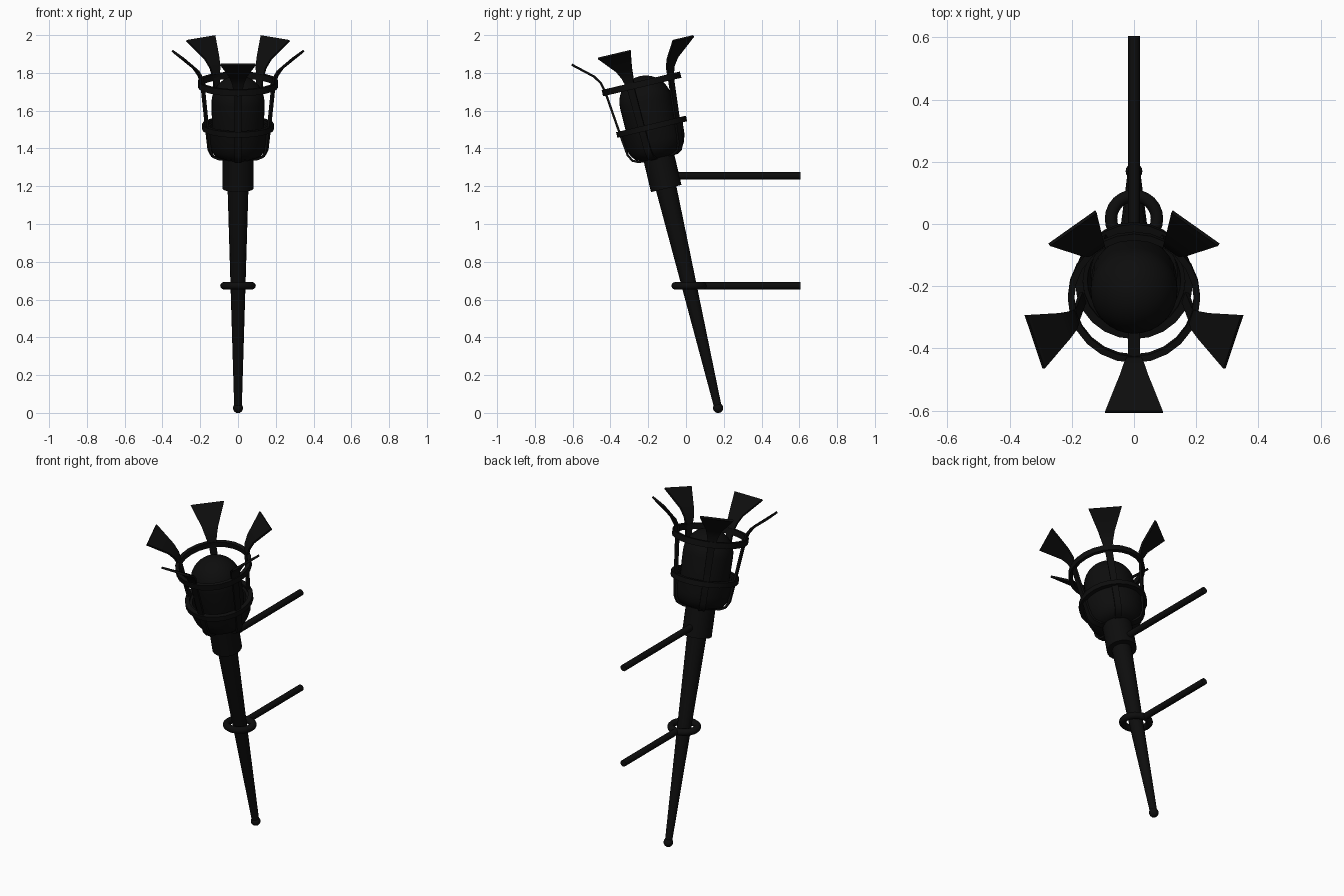
import bpy, bmesh, math
from mathutils import Matrix, Vector

if "Cube" in bpy.data.objects:
    bpy.data.objects.remove(bpy.data.objects["Cube"])

TILT = math.radians(13.3)
# torch frame: origin at the foot of the shaft, leaning toward the front
TORCH = Matrix.Translation((0, 0.17, 0.026)) @ Matrix.Rotation(TILT, 4, 'X')

iron = bpy.data.materials.new("black_iron")
iron.diffuse_color = (0.004, 0.004, 0.004, 1)
iron.use_nodes = True
iron.node_tree.nodes["Principled BSDF"].inputs["Base Color"].default_value = iron.diffuse_color


def finish(name, bm, matrix, angle=40):
    bmesh.ops.remove_doubles(bm, verts=bm.verts, dist=1e-5)
    bmesh.ops.recalc_face_normals(bm, faces=bm.faces)
    me = bpy.data.meshes.new(name)
    bm.to_mesh(me)
    bm.free()
    me.materials.append(iron)
    ob = bpy.data.objects.new(name, me)
    bpy.context.collection.objects.link(ob)
    ob.matrix_world = matrix
    bpy.ops.object.select_all(action='DESELECT')
    ob.select_set(True)
    bpy.context.view_layer.objects.active = ob
    bpy.ops.object.shade_smooth_by_angle(angle=math.radians(angle))
    return ob


def lathe(name, profile, matrix=TORCH, sides=24, closed=False):
    """Spin (radius, height) points about local z."""
    bm = bmesh.new()
    vs = [bm.verts.new((r, 0, h)) for r, h in profile]
    es = [bm.edges.new(p) for p in zip(vs, vs[1:])]
    if closed:
        es.append(bm.edges.new((vs[-1], vs[0])))
    bmesh.ops.spin(bm, geom=vs + es, cent=(0, 0, 0), axis=(0, 0, 1),
                   angle=math.tau, steps=sides, use_duplicate=False)
    return finish(name, bm, matrix)


def arc(r, cx, cz, a0, a1, n):
    return [(max(0, cx + r * math.cos(math.radians(a0 + (a1 - a0) * i / n))),
             cz + r * math.sin(math.radians(a0 + (a1 - a0) * i / n)))
            for i in range(n + 1)]


# tapered shaft with a small foot knob
lathe("shaft", [(0, 0), (0.020, 0), (0.056, 1.22), (0, 1.22)], sides=16)
lathe("foot_knob", arc(0.027, 0, 0, -90, 90, 8), sides=16)

# collar and cup below the flame
lathe("collar", [(0, 1.194), (0.083, 1.194), (0.083, 1.38), (0, 1.38)])
lathe("cup", [(0, 1.36), (0.09, 1.362), (0.125, 1.378), (0.147, 1.41),
              (0.160, 1.45), (0.167, 1.53), (0.150, 1.53), (0.140, 1.44),
              (0, 1.42)], sides=32)

# domed head inside the cage
lathe("torch_head", [(0, 1.43), (0.125, 1.43), (0.138, 1.52)]
      + arc(0.14, 0, 1.665, 0, 90, 10), sides=32)

# two cage hoops
for name, r0, r1, t, h in (("lower_hoop", 0.164, 0.190, 1.53, 0.015),
                           ("upper_hoop", 0.192, 0.213, 1.763, 0.017)):
    lathe(name, [(r0, t - h), (r1, t - h), (r1, t + h), (r0, t + h)],
          sides=24, closed=True)

# five cage straps, flaring into wide fins: (radius, height, half width)
PATH = [(0.075, 1.362, 0.018), (0.110, 1.364, 0.018), (0.140, 1.378, 0.018),
        (0.158, 1.412, 0.018), (0.172, 1.53, 0.018), (0.196, 1.76, 0.020),
        (0.208, 1.815, 0.032), (0.235, 1.858, 0.045), (0.336, 1.947, 0.093)]
THICK = 0.006
for k in range(5):
    bm = bmesh.new()
    rings = []
    for i, (r, t, w) in enumerate(PATH):
        a, b = PATH[max(i - 1, 0)], PATH[min(i + 1, len(PATH) - 1)]
        n = Vector((b[1] - a[1], a[0] - b[0])).normalized() * THICK
        rings.append([bm.verts.new((r + s * n.x, u * w, t + s * n.y))
                      for s, u in ((1, 1), (1, -1), (-1, -1), (-1, 1))])
    for p, q in zip(rings, rings[1:]):
        for j in range(4):
            bm.faces.new((p[j], p[(j + 1) % 4], q[(j + 1) % 4], q[j]))
    bm.faces.new(rings[0])
    bm.faces.new(rings[-1])
    turn = Matrix.Rotation(math.radians(-90 + 72 * k), 4, 'Z')
    finish(f"cage_strap_{k + 1}", bm, TORCH @ turn)

# level ring holding the shaft
lathe("holder_ring", arc(0.020, 0.074, 0, 0, 330, 11),
      Matrix.Translation((0, 0.017, 0.673)), sides=24, closed=True)

# two wall rods running straight back
for name, y, z in (("lower_wall_rod", 0.09, 0.673), ("upper_wall_rod", -0.08, 1.255)):
    m = Matrix.Translation((0, y, z)) @ Matrix.Rotation(math.radians(-90), 4, 'X')
    length = 0.605 - y
    lathe(name, [(0, 0), (0.019, 0), (0.019, length), (0, length)], m, sides=16)
